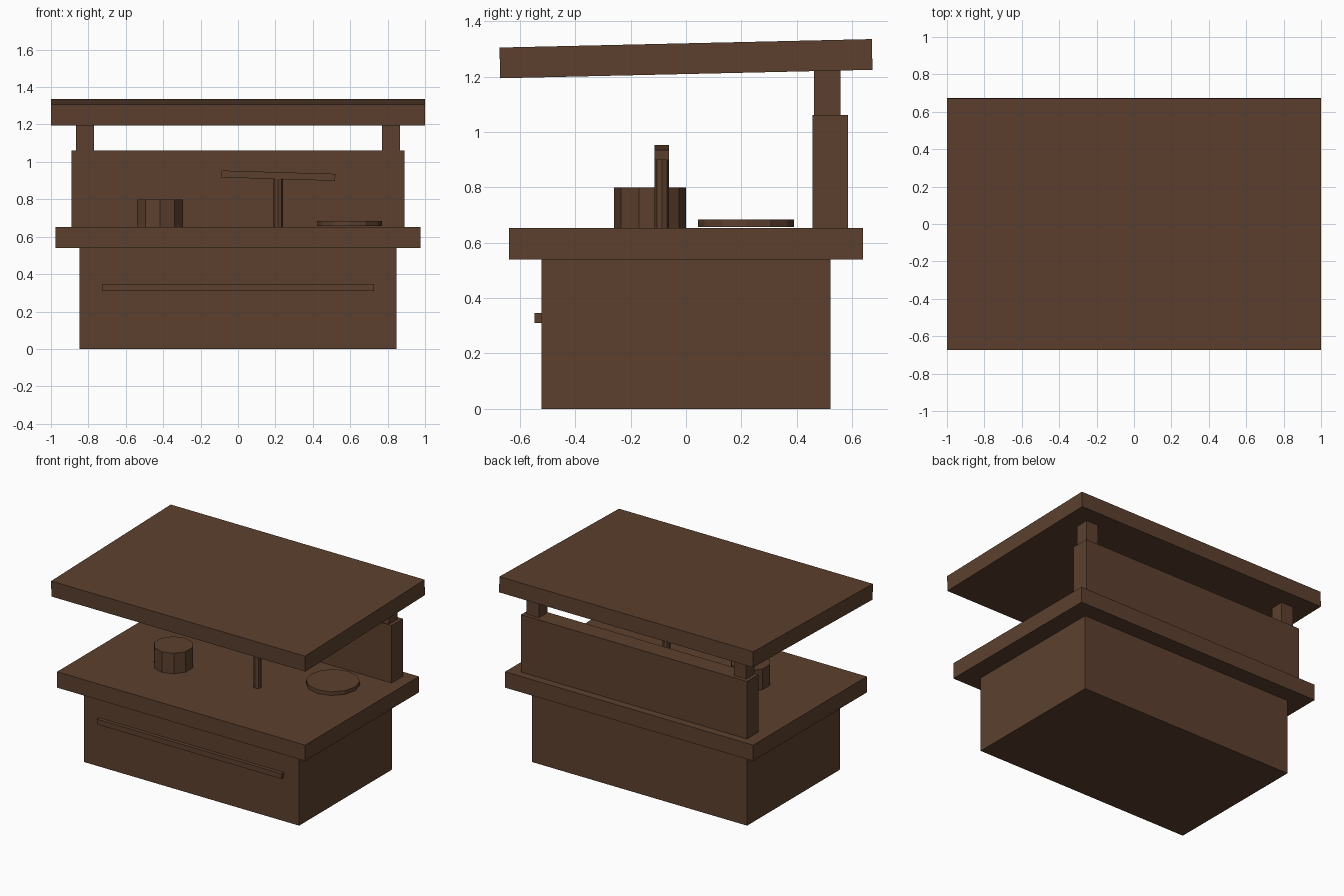
import bpy, math

if "Cube" in bpy.data.objects:
    bpy.data.objects.remove(bpy.data.objects["Cube"])

wood = bpy.data.materials.new("dark_brown")
wood.diffuse_color = (0.107, 0.051, 0.027, 1)
wood.use_nodes = True
wood.node_tree.nodes["Principled BSDF"].inputs["Base Color"].default_value = wood.diffuse_color


def finish(name, rot=(0, 0, 0)):
    ob = bpy.context.object
    ob.name = name
    ob.rotation_euler = rot
    ob.data.materials.append(wood)
    return ob


def box(name, x0, x1, y0, y1, z0, z1, rot=(0, 0, 0)):
    bpy.ops.mesh.primitive_cube_add(
        size=1, location=((x0 + x1) / 2, (y0 + y1) / 2, (z0 + z1) / 2))
    bpy.context.object.scale = (x1 - x0, y1 - y0, z1 - z0)
    return finish(name, rot)


def disc(name, x, y, z0, z1, radius, sides):
    bpy.ops.mesh.primitive_cylinder_add(
        vertices=sides, radius=radius, depth=z1 - z0, location=(x, y, (z0 + z1) / 2))
    return finish(name)


# Stall body
box("base", -0.847, 0.847, -0.522, 0.522, 0, 0.54)
box("counter", -0.977, 0.977, -0.64, 0.64, 0.54, 0.653)
box("front_rail", -0.727, 0.727, -0.548, -0.52, 0.31, 0.347)
box("back_panel", -0.89, 0.89, 0.457, 0.585, 0.653, 1.062)

# Posts and sloping roof
for side, label in ((-1, "left"), (1, "right")):
    box(label + "_post", side * 0.817 - 0.048, side * 0.817 + 0.048,
        0.462, 0.558, 1.062, 1.235)
box("roof", -1, 1, -0.673, 0.673, 1.21, 1.321, (math.radians(1.3), 0, 0))

# Items on the counter
disc("pot", -0.417, -0.13, 0.653, 0.8, 0.13, 10)
disc("plate", 0.596, 0.217, 0.658, 0.684, 0.174, 12)
disc("scale_pole", 0.215, -0.087, 0.653, 0.92, 0.026, 8)
box("scale_beam", -0.09, 0.52, -0.113, -0.061, 0.908, 0.945, (0, math.radians(1.7), 0))
